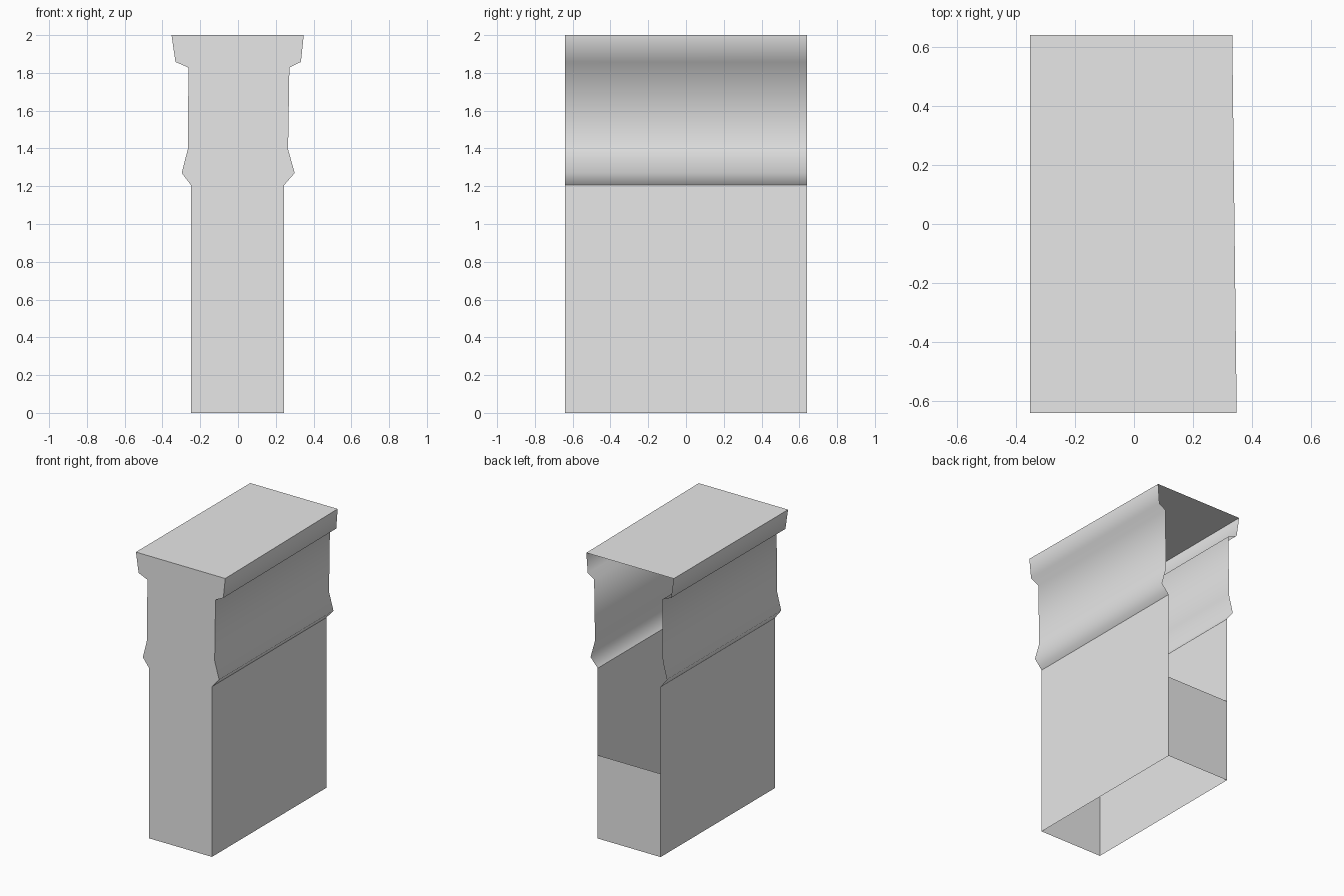
import bpy

cube = bpy.data.objects.get("Cube")
if cube:
    bpy.data.objects.remove(cube, do_unlink=True)

# One plain grey finish
grey = bpy.data.materials.new("plain grey")
grey.use_nodes = True
colour = (0.8, 0.8, 0.8, 1)
grey.diffuse_color = colour
grey.node_tree.nodes["Principled BSDF"].inputs["Base Color"].default_value = colour

FRONT, BACK = -0.64, 0.64
SPLIT = 1.206      # where the plain shaft meets the moulding
PANEL_TOP = 0.59   # height of the low back panel

# Moulding outlines as (x, z), from the shaft up to the cap
LEFT = [(0.244, SPLIT), (0.3, 1.27), (0.265, 1.395), (0.272, 1.828), (0.333, 1.858), (0.348, 2)]
RIGHT = [(-0.249, SPLIT), (-0.298, 1.27), (-0.266, 1.395), (-0.262, 1.828), (-0.331, 1.858), (-0.352, 2)]
# The cap leans in slightly towards the back on one side
LEFT_BACK = LEFT[:-2] + [(0.322, 1.858), (0.333, 2)]


def sheet(name, verts, faces, smooth=False):
    mesh = bpy.data.meshes.new(name)
    mesh.from_pydata(verts, [], faces)
    mesh.materials.append(grey)
    for p in mesh.polygons:
        p.use_smooth = smooth
    obj = bpy.data.objects.new(name, mesh)
    bpy.context.collection.objects.link(obj)
    return obj


def side_strip(name, front, back, flip, smooth):
    """Loft one side wall between its front and back outlines."""
    n = len(front)
    verts = [(x, FRONT, z) for x, z in front] + [(x, BACK, z) for x, z in back]
    faces = [(i, n + i, n + i + 1, i + 1) for i in range(n - 1)]
    if flip:
        faces = [f[::-1] for f in faces]
    sheet(name, verts, faces, smooth)


# Side walls: flat shaft below, smooth moulding above
for side, front, back, flip in (("left", LEFT, LEFT_BACK, False), ("right", RIGHT, RIGHT, True)):
    shaft = [(front[0][0], 0), front[0]]
    side_strip(side + "_shaft_wall", shaft, shaft, flip, False)
    side_strip(side + "_moulding", front, back, flip, True)

# Front panel follows both outlines
xl, xr = LEFT[0][0], RIGHT[0][0]
outline = [(xr, 0), (xl, 0)] + LEFT + RIGHT[::-1]
sheet("front_panel", [(x, FRONT, z) for x, z in outline], [tuple(range(len(outline)))])

# Flat top
corners = [(RIGHT[-1], FRONT), (LEFT[-1], FRONT), (LEFT_BACK[-1], BACK), (RIGHT[-1], BACK)]
sheet("top_panel", [(x, y, z) for (x, z), y in corners], [(0, 1, 2, 3)])

# Low back panel; the rest of the back and the underside stay open
sheet("back_panel", [(xl, BACK, 0), (xr, BACK, 0), (xr, BACK, PANEL_TOP), (xl, BACK, PANEL_TOP)], [(0, 1, 2, 3)])
